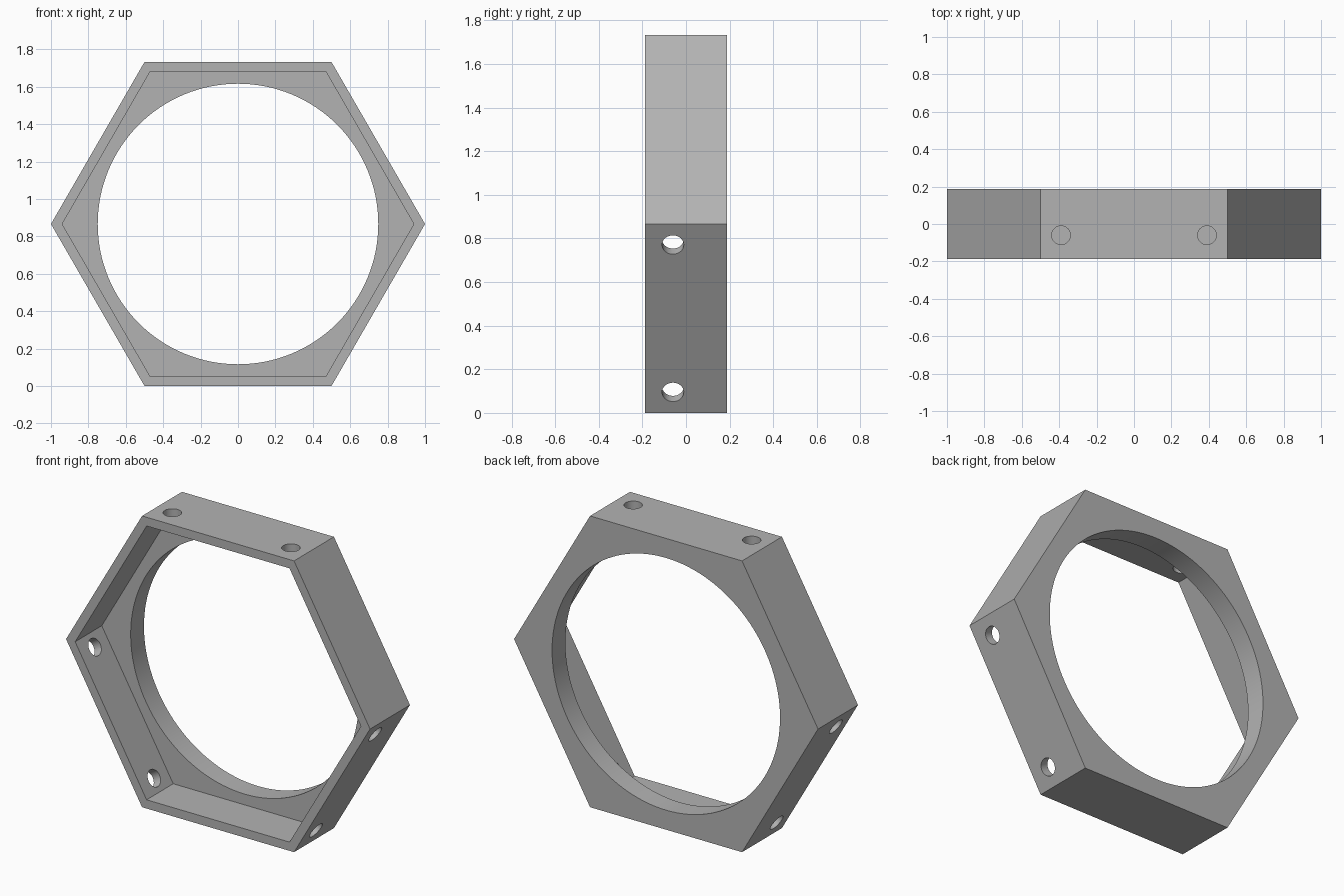
import bpy, math
from mathutils import Matrix, Vector

if "Cube" in bpy.data.objects:
    bpy.data.objects.remove(bpy.data.objects["Cube"])

CZ = math.sqrt(3) / 2          # centre height, also the outer apothem
FRONT, BACK, SHELF = -0.1875, 0.1875, 0.0625

grey = bpy.data.materials.new("grey")
grey.diffuse_color = (0.45, 0.45, 0.45, 1)
grey.use_nodes = True
grey.node_tree.nodes["Principled BSDF"].inputs["Base Color"].default_value = grey.diffuse_color


def prism(name, sides, radius, y0, y1):
    """Prism along y with a corner on the x axis."""
    bpy.ops.mesh.primitive_cylinder_add(vertices=sides, radius=radius, depth=y1 - y0)
    ob = bpy.context.object
    ob.name = name
    # spin so a corner lies on +x, then lay the axis along y
    ob.data.transform(Matrix.Rotation(math.pi / 2, 4, 'Z'))
    ob.data.transform(Matrix.Rotation(math.pi / 2, 4, 'X'))
    ob.location = (0, (y0 + y1) / 2, CZ)
    return ob


def cut(target, cutter):
    mod = target.modifiers.new(cutter.name, 'BOOLEAN')
    mod.operation = 'DIFFERENCE'
    mod.solver = 'EXACT'
    mod.object = cutter
    bpy.context.view_layer.objects.active = target
    bpy.ops.object.modifier_apply(modifier=mod.name)
    bpy.data.objects.remove(cutter, do_unlink=True)


# hexagonal body
frame = prism("hexagon_frame", 6, 1.0, FRONT, BACK)
frame.data.materials.append(grey)

# hexagonal recess in the front, round opening through the back plate
cut(frame, prism("recess_cutter", 6, 0.94, FRONT - 0.1, SHELF))
cut(frame, prism("opening_cutter", 128, 0.75, SHELF - 0.1, BACK + 0.1))

# pairs of bolt holes through every second side wall
for angle in (0, 120, 240):
    turn = Matrix.Rotation(math.radians(angle), 4, 'Y')
    for x in (-0.39, 0.39):
        bpy.ops.mesh.primitive_cylinder_add(vertices=32, radius=0.05, depth=0.2)
        hole = bpy.context.object
        hole.name = "bolt_hole_cutter"
        hole.matrix_world = (Matrix.Translation(Vector((0, 0, CZ))) @ turn
                             @ Matrix.Translation(Vector((x, -0.06, CZ))))
        bpy.context.view_layer.update()
        cut(frame, hole)

# smooth round walls, sharp edges
bpy.ops.object.select_all(action='DESELECT')
frame.select_set(True)
bpy.context.view_layer.objects.active = frame
bpy.ops.object.shade_smooth_by_angle(angle=math.radians(30))
